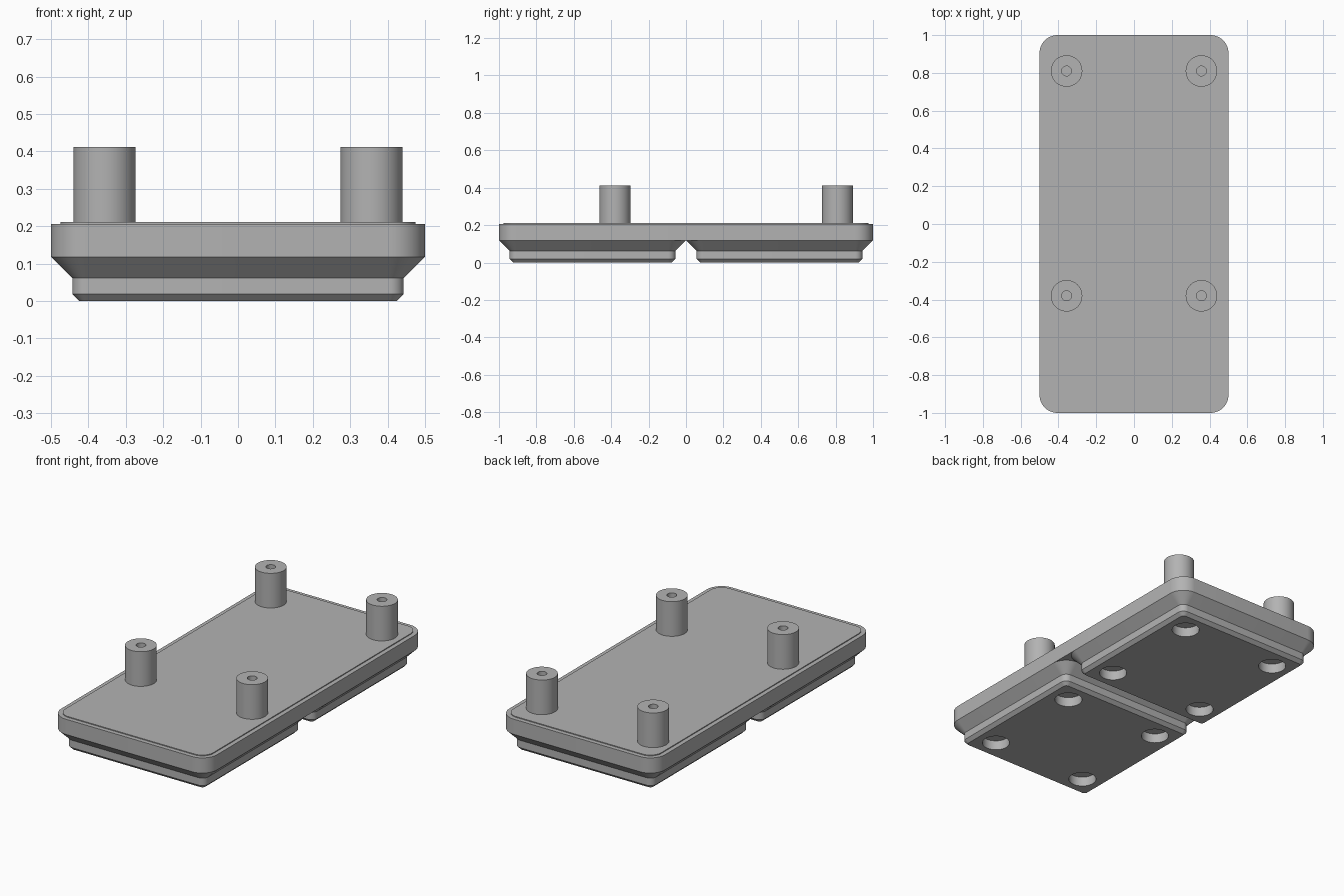
import bpy, bmesh, math

if "Cube" in bpy.data.objects:
    bpy.data.objects.remove(bpy.data.objects["Cube"], do_unlink=True)

# One plain grey for everything
grey = bpy.data.materials.new("plain grey")
grey.use_nodes = True
grey.diffuse_color = (0.45, 0.45, 0.45, 1)
grey.node_tree.nodes["Principled BSDF"].inputs["Base Color"].default_value = (0.45, 0.45, 0.45, 1)


def rounded_ring(bm, half_x, half_y, radius, z, cy=0, steps=12):
    """Closed loop of vertices around a rounded rectangle."""
    verts = []
    for corner, (sx, sy) in enumerate([(1, 1), (-1, 1), (-1, -1), (1, -1)]):
        for i in range(steps + 1):
            a = math.pi / 2 * (corner + i / steps)
            verts.append(bm.verts.new((sx * (half_x - radius) + radius * math.cos(a),
                                       cy + sy * (half_y - radius) + radius * math.sin(a), z)))
    return verts


def circle(bm, x, y, z, radius, steps=48):
    angles = [2 * math.pi * i / steps for i in range(steps)]
    return [bm.verts.new((x + radius * math.cos(a), y + radius * math.sin(a), z)) for a in angles]


def loft(bm, rings):
    for low, high in zip(rings, rings[1:]):
        n = len(low)
        for i in range(n):
            j = (i + 1) % n
            bm.faces.new((low[i], low[j], high[j], high[i]))


def finish(bm, name):
    bmesh.ops.recalc_face_normals(bm, faces=bm.faces)
    mesh = bpy.data.meshes.new(name)
    bm.to_mesh(mesh)
    bm.free()
    mesh.materials.append(grey)
    obj = bpy.data.objects.new(name, mesh)
    bpy.context.collection.objects.link(obj)
    bpy.ops.object.select_all(action='DESELECT')
    obj.select_set(True)
    bpy.context.view_layer.objects.active = obj
    bpy.ops.object.shade_smooth_by_angle(angle=math.radians(30))
    return obj


# Slab with a thin raised deck inside its rim
bm = bmesh.new()
rings = [rounded_ring(bm, 0.5 - inset, 1 - inset, 0.095 - inset, z)
         for inset, z in [(0, 0.118), (0, 0.206), (0.025, 0.206), (0.025, 0.211)]]
loft(bm, rings)
bm.faces.new(rings[0])
bm.faces.new(rings[-1])
finish(bm, "base_slab")

# Two stepped feet, each with four blind round pockets underneath
for name, cy in [("front_foot", -0.5), ("back_foot", 0.5)]:
    bm = bmesh.new()
    rings = [rounded_ring(bm, 0.5 - inset, 0.5 - inset, 0.095 - inset, z, cy)
             for inset, z in [(0.076, 0), (0.057, 0.019), (0.057, 0.062), (0, 0.118)]]
    loft(bm, rings)
    openings = [rings[0]]
    for sx in (-1, 1):
        for sy in (-1, 1):
            pocket = [circle(bm, sx * 0.3095, cy + sy * 0.3095, z, 0.0745) for z in (0, 0.056)]
            loft(bm, pocket)
            bm.faces.new(pocket[1])
            openings.append(pocket[0])
    # Underside filled around the pocket openings
    edges = [bm.edges.get((ring[i - 1], ring[i])) for ring in openings for i in range(len(ring))]
    bmesh.ops.triangle_fill(bm, use_beauty=True, use_dissolve=False, edges=edges, normal=(0, 0, -1))
    finish(bm, name)

# Four hollow standoff posts
for side, x in [("left", 0.357), ("right", -0.357)]:
    for end, y in [("front", -0.38), ("back", 0.81)]:
        bm = bmesh.new()
        loft(bm, [circle(bm, x, y, z, r) for r, z in
                  [(0.0833, 0.211), (0.0833, 0.412), (0.026, 0.412), (0.026, 0.211)]])
        finish(bm, f"{end}_{side}_post")
